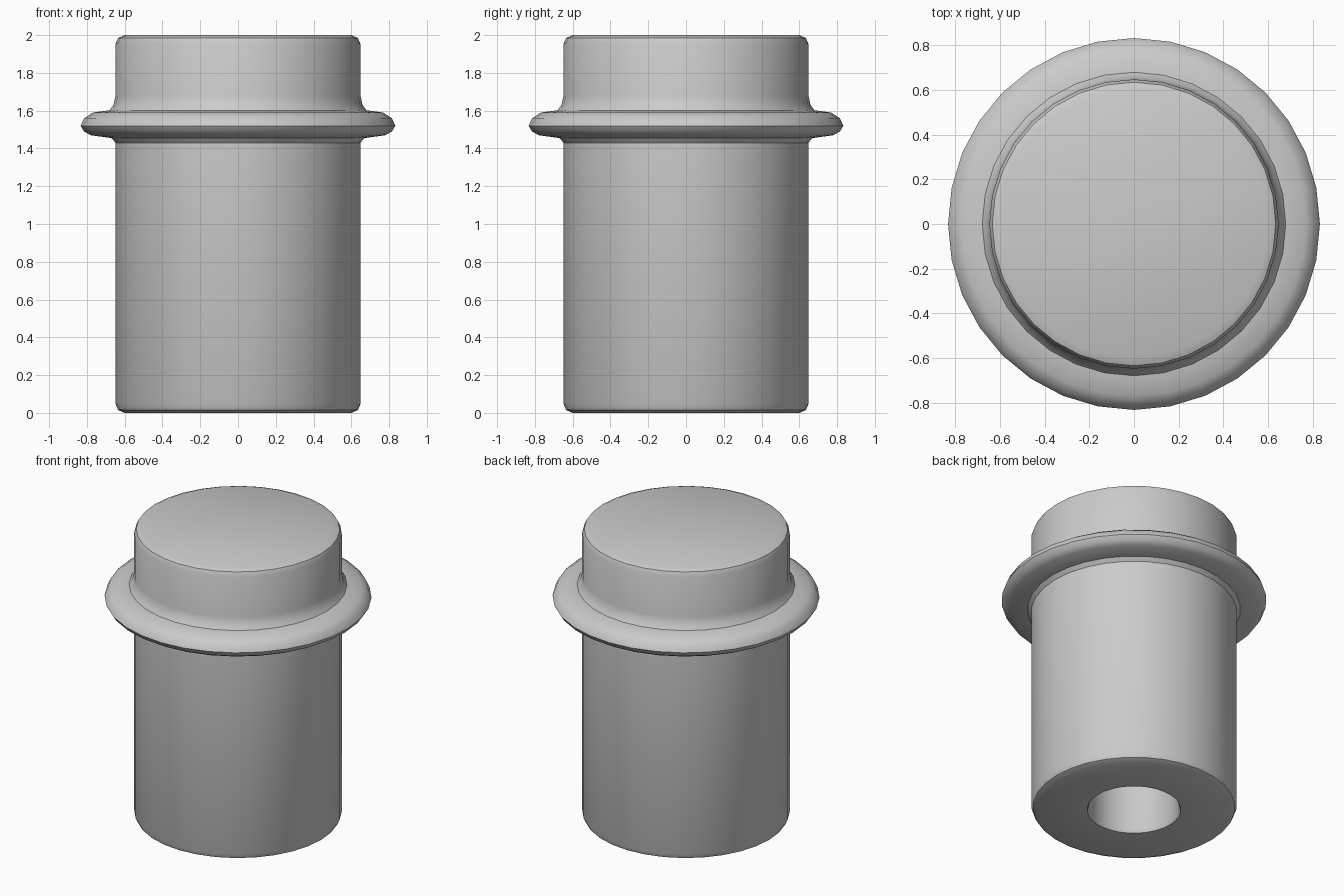
import bpy, bmesh, math

cube = bpy.data.objects.get("Cube")
if cube:
    bpy.data.objects.remove(cube, do_unlink=True)

grey = bpy.data.materials.new("plain grey")
grey.use_nodes = True
colour = (0.6, 0.6, 0.6, 1)
grey.diffuse_color = colour
grey.node_tree.nodes["Principled BSDF"].inputs["Base Color"].default_value = colour


def lathe(name, profile, sides):
    """Spin a radius/height profile round the z axis; radius 0 closes the end."""
    bm = bmesh.new()
    rings = []
    for r, z in profile:
        if r == 0:
            rings.append([bm.verts.new((0, 0, z))] * sides)
        else:
            rings.append([bm.verts.new((r * math.cos(a), r * math.sin(a), z))
                          for a in (math.tau * i / sides for i in range(sides))])
    for low, high in zip(rings, rings[1:]):
        for i in range(sides):
            j = (i + 1) % sides
            corners = dict.fromkeys((low[i], low[j], high[j], high[i]))
            bm.faces.new(list(corners))
    bmesh.ops.recalc_face_normals(bm, faces=bm.faces)
    mesh = bpy.data.meshes.new(name)
    bm.to_mesh(mesh)
    bm.free()
    mesh.materials.append(grey)
    obj = bpy.data.objects.new(name, mesh)
    bpy.context.collection.objects.link(obj)
    bpy.ops.object.select_all(action='DESELECT')
    obj.select_set(True)
    bpy.context.view_layer.objects.active = obj
    bpy.ops.object.shade_smooth_by_angle(angle=math.radians(35))
    return obj


# One continuous skin: blind bore, lower barrel, rounded collar and cap
lathe("flanged_plug", [
    (0, 1.4), (0.285, 1.4), (0.285, 0.02), (0.295, 0),      # bore
    (0.60, 0), (0.635, 0.015), (0.648, 0.045),              # bottom edge
    (0.648, 1.43), (0.67, 1.455),                           # barrel
    (0.78, 1.47), (0.815, 1.49), (0.833, 1.52),             # collar underside
    (0.815, 1.56), (0.77, 1.59), (0.68, 1.602),             # collar top
    (0.66, 1.63), (0.648, 1.68),                            # fillet
    (0.648, 1.955), (0.635, 1.985), (0.60, 2), (0, 2),      # cap
], 32)
